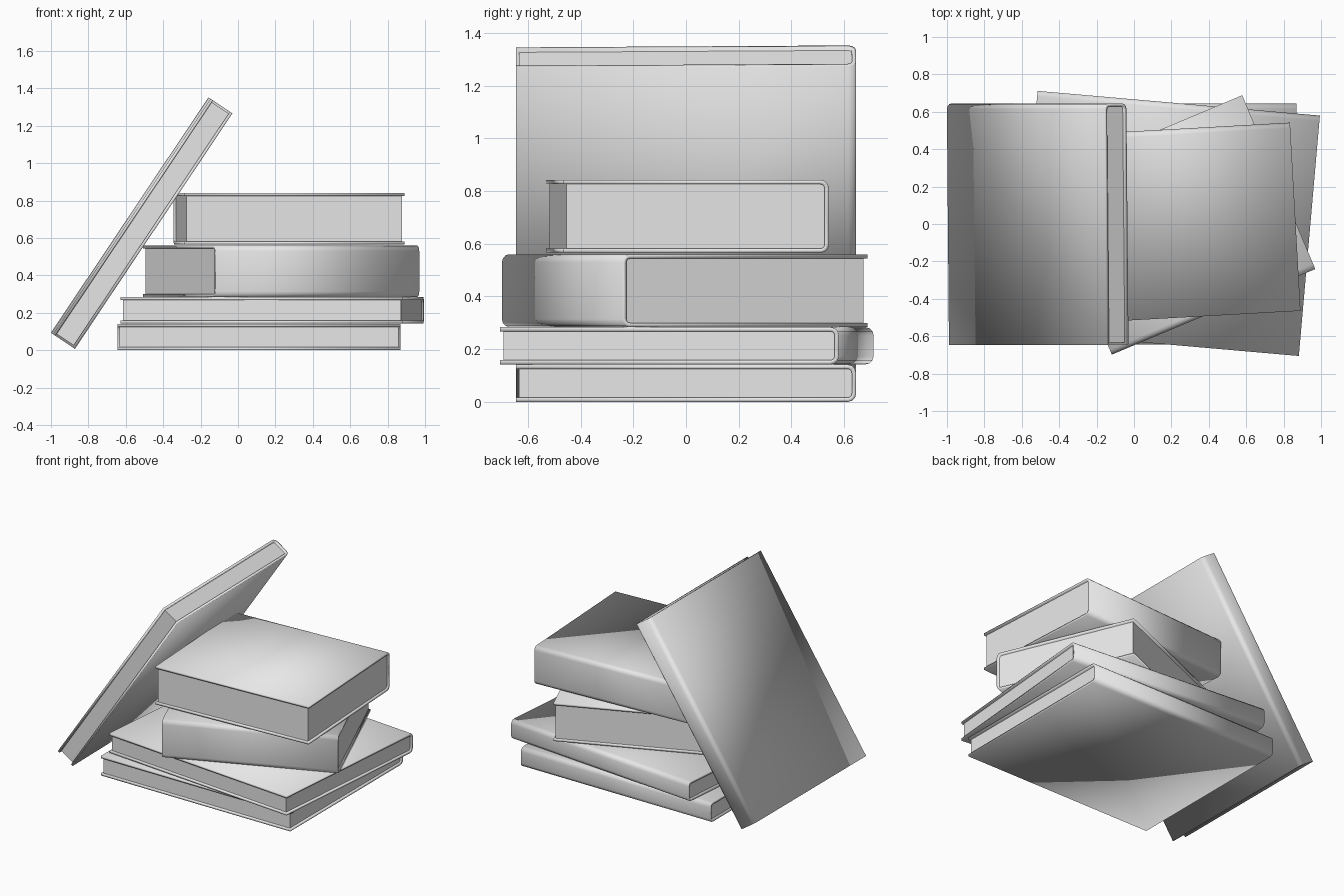
import bpy, bmesh
from math import radians, sin, cos, pi

cube = bpy.data.objects.get("Cube")
if cube:
    bpy.data.objects.remove(cube, do_unlink=True)

grey = bpy.data.materials.new("plain_grey")
grey.use_nodes = True
grey.diffuse_color = (0.8, 0.8, 0.8, 1)
grey.node_tree.nodes["Principled BSDF"].inputs["Base Color"].default_value = (0.8, 0.8, 0.8, 1)

COVER = 0.016   # board thickness
INSET = 0.012   # how far the pages sit inside the boards
ROUND = 0.03    # spine corner radius
STEPS = 3       # segments in each spine corner


def add_object(name, bm, smooth):
    for f in bm.faces:
        f.smooth = smooth
    mesh = bpy.data.meshes.new(name)
    bm.to_mesh(mesh)
    bm.free()
    mesh.materials.append(grey)
    obj = bpy.data.objects.new(name, mesh)
    bpy.context.collection.objects.link(obj)
    return obj


def make_cover(name, length, width, height):
    """C-shaped sheet with a rounded spine on +y, thickened inwards."""
    hx, hy, hz = length / 2, width / 2, height / 2
    path = [(-hy, -hz)]
    for side, start in ((-1, -pi / 2), (1, 0)):
        for i in range(STEPS + 1):
            a = start + i / STEPS * pi / 2
            path.append((hy - ROUND + ROUND * cos(a), side * (hz - ROUND) + ROUND * sin(a)))
    path.append((-hy, hz))
    bm = bmesh.new()
    ends = [[bm.verts.new((x, y, z)) for y, z in path] for x in (-hx, hx)]
    for i in range(len(path) - 1):
        bm.faces.new((ends[0][i], ends[0][i + 1], ends[1][i + 1], ends[1][i]))
    obj = add_object(name, bm, True)
    solid = obj.modifiers.new("board_thickness", "SOLIDIFY")
    solid.thickness = COVER
    solid.offset = -1
    solid.use_even_offset = True
    return obj


def make_pages(name, length, width, height):
    """Solid page block tucked into the cover."""
    front, back = -width / 2 + INSET, width / 2 - COVER * 0.7
    size = (length - 2 * INSET, back - front, height - COVER)
    bm = bmesh.new()
    bmesh.ops.create_cube(bm, size=1)
    bmesh.ops.scale(bm, vec=size, verts=bm.verts)
    bmesh.ops.translate(bm, vec=(0, (front + back) / 2, 0), verts=bm.verts)
    return add_object(name, bm, False)


def make_book(name, size, location, rotation):
    for part, build in (("cover", make_cover), ("pages", make_pages)):
        obj = build(f"{name}_{part}", *size)
        obj.location = location
        obj.rotation_euler = [radians(a) for a in rotation]


LARGE = (1.515, 1.29, 0.141)
THICK = (1.18, 1.008, 0.276)

# Stack of four books, from the bottom up
make_book("bottom_book", LARGE, (0.112, 0, 0.071), (0, 0, 0))
make_book("second_book", LARGE, (0.183, 0.003, 0.213), (0, 0, -5))
make_book("third_book", THICK, (0.23, -0.005, 0.422), (0, 0, 202.8))
make_book("top_book", THICK, (0.273, 0.006, 0.704), (0, 0, 3.2))

# Book leaning against the stack
make_book("leaning_book", LARGE, (-0.515, 0, 0.68), (0.6, -56.2, 0))
